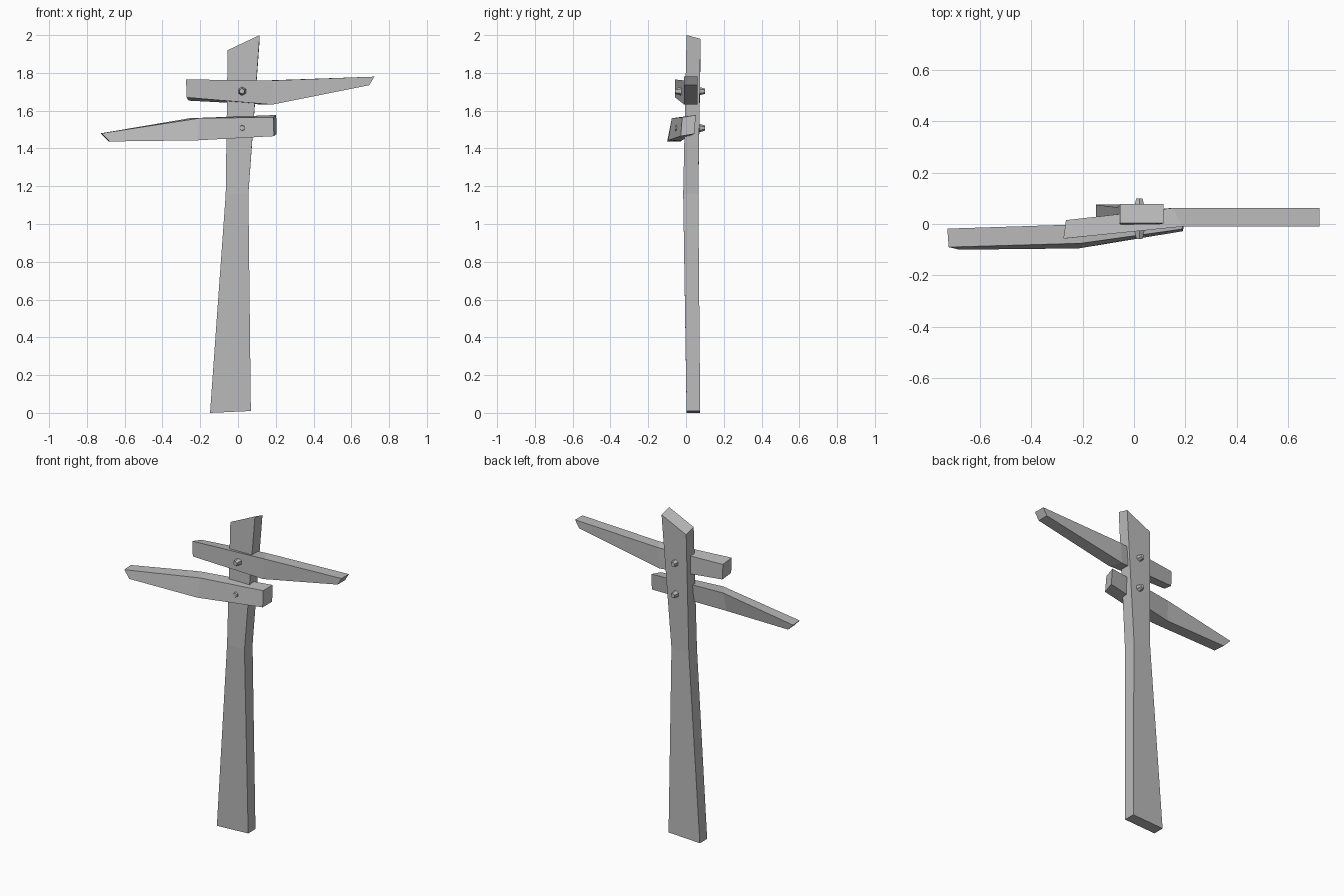
import bpy, bmesh
from math import pi
from mathutils import Matrix, Vector

cube = bpy.data.objects.get("Cube")
if cube:
    bpy.data.objects.remove(cube)

# One plain grey for every part
grey = bpy.data.materials.new("weathered_grey")
grey.use_nodes = True
grey.diffuse_color = (0.5, 0.5, 0.5, 1)
grey.node_tree.nodes["Principled BSDF"].inputs["Base Color"].default_value = (0.5, 0.5, 0.5, 1)


def finish(name, bm):
    bmesh.ops.recalc_face_normals(bm, faces=bm.faces)
    mesh = bpy.data.meshes.new(name)
    bm.to_mesh(mesh)
    bm.free()
    mesh.materials.append(grey)
    obj = bpy.data.objects.new(name, mesh)
    bpy.context.collection.objects.link(obj)
    return obj


def loft(name, sections):
    """Skin a row of four-cornered sections and cap both ends."""
    bm = bmesh.new()
    rings = [[bm.verts.new(p) for p in section] for section in sections]
    for a, b in zip(rings, rings[1:]):
        for i in range(4):
            j = (i + 1) % 4
            bm.faces.new((a[i], a[j], b[j], b[i]))
    bm.faces.new(rings[0])
    bm.faces.new(rings[-1])
    return finish(name, bm)


def post_section(x_left, x_right, z_left, z_right, y_front, y_back, back_drop=0):
    return [(x_left, y_front, z_left), (x_right, y_front, z_right),
            (x_right, y_back, z_right - back_drop), (x_left, y_back, z_left - back_drop)]


def plank_section(x_top, x_low, z_top, z_low, y_front, skew, lift, lean):
    """Front edge of a plank section, copied back by its thickness."""
    top = Vector((x_top, y_front, z_top))
    low = Vector((x_low, y_front + lean, z_low))
    back = Vector((skew, thickness, lift))
    return [top, low, low + back, top + back]


# Crooked post, wide at the foot and cut at a slant on top
loft("post", [
    post_section(-0.148, 0.068, 0, 0.01, 0.003, 0.075),
    post_section(-0.065, 0.055, 1.16, 1.16, -0.015, 0.065),
    post_section(-0.055, 0.115, 1.92, 2, 0.003, 0.077, 0.02),
])

# Two bent sign planks tapering to opposite sides
thickness = 0.072
loft("upper_plank", [
    plank_section(-0.275, -0.272, 1.765, 1.67, -0.057, 0.01, -0.017, 0),
    plank_section(0.19, 0.18, 1.76, 1.632, -0.01, -0.04, 0, 0),
    plank_section(0.722, 0.695, 1.78, 1.735, -0.01, 0, 0, 0),
])
loft("lower_plank", [
    plank_section(0.187, 0.19, 1.565, 1.465, -0.02, 0.015, 0.012, -0.008),
    plank_section(-0.205, -0.215, 1.56, 1.443, -0.075, -0.05, 0, -0.02),
    plank_section(-0.722, -0.68, 1.48, 1.437, -0.09, -0.005, 0, -0.01),
])

# Bolts through post and planks, with a chunky head at each end
for label, z in (("upper", 1.703), ("lower", 1.508)):
    for side, y, turn in (("front", -0.04, 1), ("back", 0.082, -1)):
        bm = bmesh.new()
        bmesh.ops.create_cone(bm, cap_ends=True, segments=6, radius1=0.024,
                              radius2=0.014, depth=0.036)
        bmesh.ops.transform(bm, verts=bm.verts, matrix=Matrix.Translation((0.021, y, z))
                            @ Matrix.Rotation(turn * pi / 2, 4, "X"))
        finish(f"{label}_{side}_bolt", bm)
